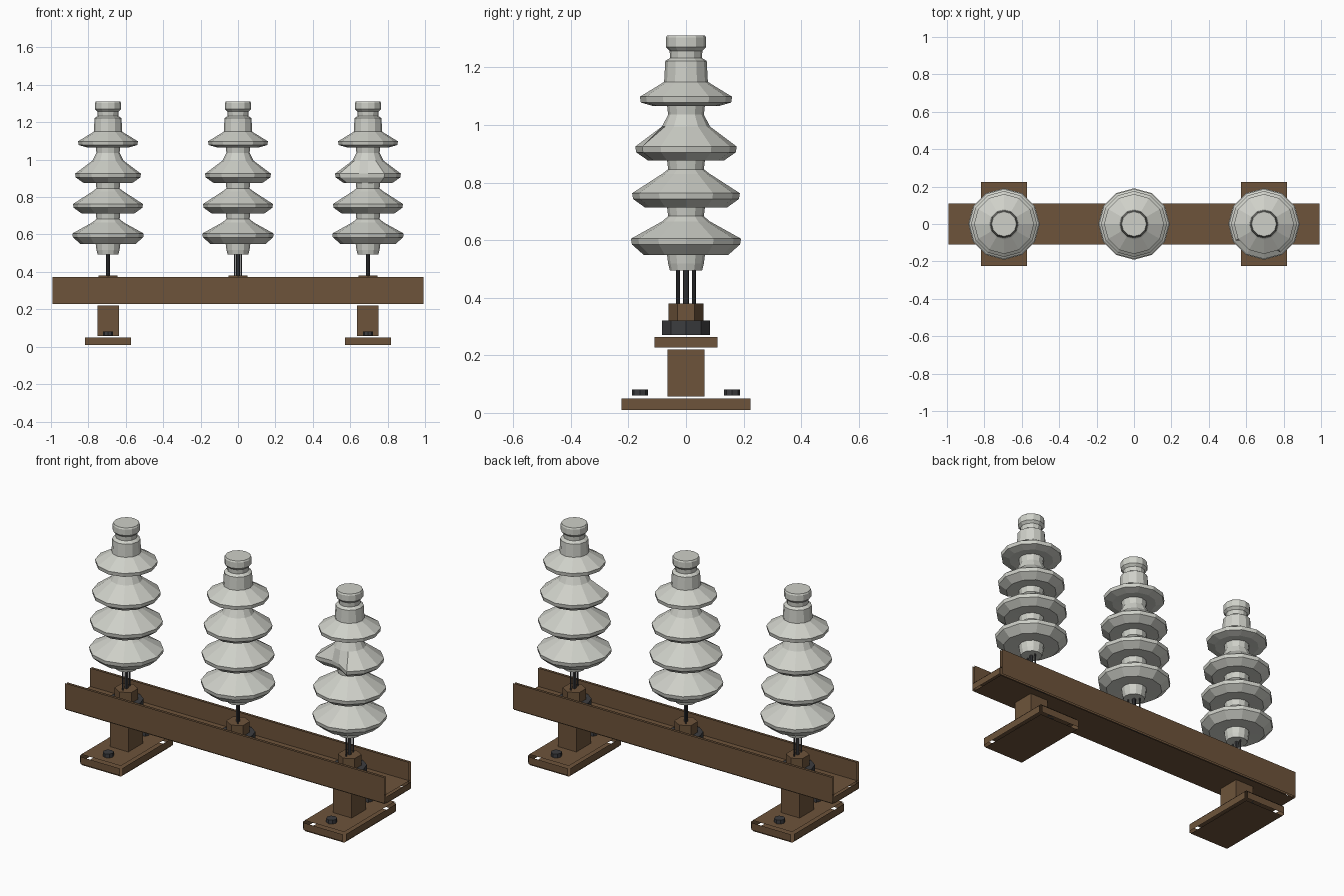
import bpy, bmesh, math
from mathutils import Vector

cube = bpy.data.objects.get("Cube")
if cube:
    bpy.data.objects.remove(cube, do_unlink=True)


def material(name, rgb):
    m = bpy.data.materials.new(name)
    m.use_nodes = True
    m.diffuse_color = (*rgb, 1)
    bsdf = next(n for n in m.node_tree.nodes if n.type == "BSDF_PRINCIPLED")
    bsdf.inputs["Base Color"].default_value = (*rgb, 1)
    bsdf.inputs["Roughness"].default_value = 0.7
    return m


PORCELAIN = material("pale grey porcelain", (0.62, 0.63, 0.58))
RUST = material("rusty brown steel", (0.155, 0.088, 0.043))
DARK = material("dark metal", (0.045, 0.046, 0.05))


def finish(name, bm, mat, loc=(0, 0, 0), turn=0):
    mesh = bpy.data.meshes.new(name)
    bm.to_mesh(mesh)
    bm.free()
    mesh.materials.append(mat)
    obj = bpy.data.objects.new(name, mesh)
    obj.location = loc
    obj.rotation_euler.z = turn
    bpy.context.collection.objects.link(obj)
    return obj


def panel_box(name, half, loc, mat, gap):
    """Box of separate panels, open by a small gap along every edge."""
    bm = bmesh.new()
    for a in range(3):
        u, v = (a + 1) % 3, (a + 2) % 3
        if min(half[u], half[v]) - gap < 0.001:
            continue
        for side in (-1, 1):
            corners = []
            for su, sv in ((-1, -1), (1, -1), (1, 1), (-1, 1)):
                p = Vector()
                p[a] = side * half[a]
                p[u] = su * (half[u] - gap)
                p[v] = sv * (half[v] - gap)
                corners.append(bm.verts.new(p))
            bm.faces.new(corners if side > 0 else corners[::-1])
    return finish(name, bm, mat, loc)


def prism(name, radius, z0, z1, sides, x, y, mat, turn=0):
    bm = bmesh.new()
    bmesh.ops.create_cone(bm, cap_ends=True, segments=sides, radius1=radius,
                          radius2=radius, depth=z1 - z0)
    return finish(name, bm, mat, (x, y, (z0 + z1) / 2), turn)


def lathe(profile, sides):
    """Closed turned solid from (radius, z) points listed top to bottom."""
    bm = bmesh.new()
    rings = [[bm.verts.new((r * math.cos(math.tau * i / sides),
                            r * math.sin(math.tau * i / sides), z))
              for i in range(sides)] for r, z in profile]
    for top, low in zip(rings, rings[1:]):
        for i in range(sides):
            j = (i + 1) % sides
            bm.faces.new((top[i], low[i], low[j], top[j]))
    bm.faces.new(rings[0])
    bm.faces.new(rings[-1][::-1])
    return bm


# Insulator outline: cap and neck, four sheds, then the foot
outline = [(0.066, 1.311), (0.07, 1.303), (0.07, 1.27), (0.057, 1.257),
           (0.055, 1.233), (0.072, 1.222), (0.076, 1.15)]
for radius, z_top, z_edge, z_low in ((0.16, 1.145, 1.098, 1.066),
                                     (0.176, 0.995, 0.925, 0.876),
                                     (0.187, 0.83, 0.763, 0.713),
                                     (0.191, 0.665, 0.605, 0.548)):
    outline += [(0.083, z_top), (radius, z_edge), (radius - 0.003, z_edge - 0.02),
                (radius - 0.045, z_low), (0.066, z_low + 0.003), (0.062, z_low - 0.03)]
outline += [(0.056, 0.494)]

# Insulators with their mounting hardware
SPACING = 0.695
for label, x, turn in (("right", -SPACING, 0), ("middle", 0, 0.6), ("left", SPACING, 0)):
    bm = lathe(outline, 12)
    if label == "left":
        # Broken front of the second shed
        for v in bm.verts:
            angle = math.degrees(math.atan2(v.co.y, v.co.x)) % 360
            if 0.87 < v.co.z < 0.93 and 230 < angle < 280 and v.co.xy.length > 0.1:
                v.co.xy *= 0.56
    finish(label + "_insulator", bm, PORCELAIN, (x, 0, 0))
    prism(label + "_washer", 0.088, 0.27, 0.32, 10, x, 0, DARK, math.pi / 2)
    prism(label + "_nut", 0.06, 0.32, 0.38, 6, x, 0, RUST, 0)
    prism(label + "_stud", 0.01, 0.38, 0.5, 8, x, 0, DARK)
    for side in (-1, 1):
        prism(label + "_thin_rod", 0.004, 0.38, 0.5, 6,
              x - side * 0.03 * math.sin(turn), side * 0.03 * math.cos(turn), DARK)

# Channel beam: floor and two upright walls
panel_box("beam_floor", (1, 0.117, 0.025), (0, 0, 0.245), RUST, 0.007)
for side, label in ((-1, "front"), (1, "back")):
    panel_box(label + "_beam_wall", (1, 0.007, 0.08),
              (0, side * 0.111, 0.3), RUST, 0.007)

# Feet: post, base plate and two anchor bolts
for side, label in ((-1, "right"), (1, "left")):
    x = side * SPACING
    panel_box(label + "_post", (0.0575, 0.064, 0.0815), (x, 0, 0.1385), RUST, 0)
    panel_box(label + "_base_plate", (0.133, 0.234, 0.03), (x, 0, 0.03), RUST, 0.01)
    for end in (-1, 1):
        prism(label + "_anchor_bolt", 0.028, 0.06, 0.082, 8, x, end * 0.16, DARK)
